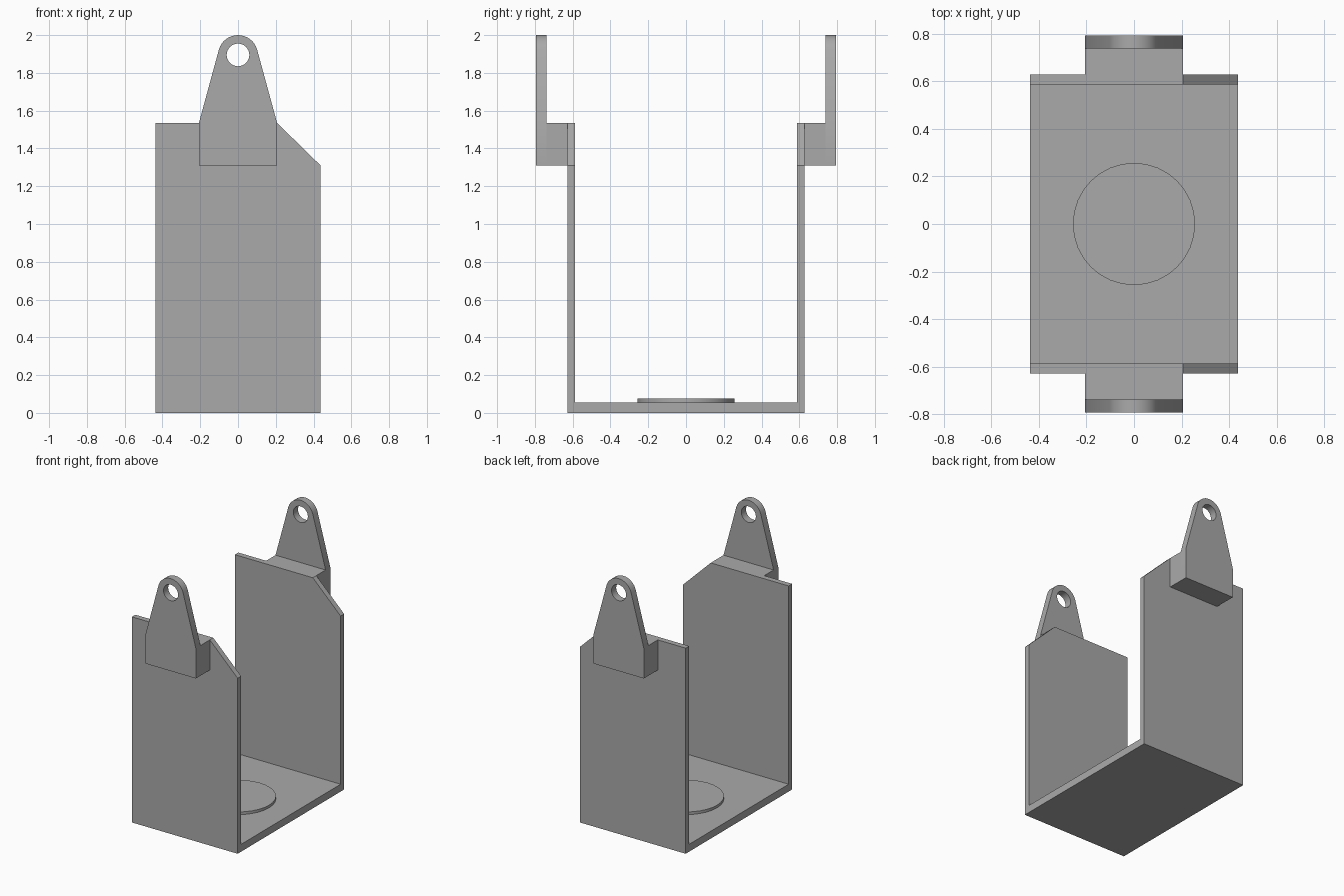
import bpy
import bmesh
from math import sin, cos, pi, atan2, acos, hypot, radians
from mathutils import Vector

if "Cube" in bpy.data.objects:
    bpy.data.objects.remove(bpy.data.objects["Cube"], do_unlink=True)

# Main dimensions
HALF_W = 0.437                      # half width in x
WALL_IN, WALL_OUT = 0.587, 0.628    # wall faces in y
LUG_IN, LUG_OUT = 0.738, 0.793      # lug plate faces in y
FLOOR, SHOULDER, TOP = 0.055, 1.31, 1.535
LUG_W = 0.207
EYE_Z, EYE_R, HOLE_R = 1.895, 0.105, 0.06

grey = bpy.data.materials.new("plain grey")
grey.use_nodes = True
colour = (0.4, 0.4, 0.4, 1)
grey.diffuse_color = colour
grey.node_tree.nodes["Principled BSDF"].inputs["Base Color"].default_value = colour


def arc(cx, cy, r, start, end, steps, closed=False):
    """Points on an arc; a closed arc leaves out the repeated last point."""
    count = steps if closed else steps + 1
    return [(cx + r * cos(start + (end - start) * i / steps),
             cy + r * sin(start + (end - start) * i / steps)) for i in range(count)]


def prism(name, loops, lo, hi, axis="y"):
    """Extrude an outline (later loops are holes) from lo to hi along y or z."""
    bm = bmesh.new()
    for loop in loops:
        verts = [bm.verts.new((u, lo, v) if axis == "y" else (u, v, lo)) for u, v in loop]
        for a, b in zip(verts, verts[1:] + verts[:1]):
            bm.edges.new((a, b))
    if len(loops) == 1:
        bm.verts.ensure_lookup_table()
        bm.faces.new(bm.verts[:])
    else:
        bmesh.ops.triangle_fill(bm, edges=bm.edges[:], use_beauty=True)
    result = bmesh.ops.extrude_face_region(bm, geom=bm.faces[:], use_keep_orig=True)
    moved = [g for g in result["geom"] if isinstance(g, bmesh.types.BMVert)]
    offset = Vector((0, hi - lo, 0)) if axis == "y" else Vector((0, 0, hi - lo))
    bmesh.ops.translate(bm, verts=moved, vec=offset)
    bmesh.ops.recalc_face_normals(bm, faces=bm.faces[:])
    mesh = bpy.data.meshes.new(name)
    bm.to_mesh(mesh)
    bm.free()
    mesh.materials.append(grey)
    obj = bpy.data.objects.new(name, mesh)
    bpy.context.collection.objects.link(obj)
    return obj


def box(x, z0, z1):
    return [(-x, z0), (x, z0), (x, z1), (-x, z1)]


# Floor and the round pad on it
parts = [
    prism("floor", [box(HALF_W, 0, FLOOR)], -WALL_IN, WALL_IN),
    prism("round_pad", [arc(0, 0, 0.257, 0, 2 * pi, 32, True)], FLOOR, 0.075, "z"),
]

# Wall outline with one sloped corner
wall = [(-HALF_W, 0), (HALF_W, 0), (HALF_W, SHOULDER), (LUG_W, TOP), (-HALF_W, TOP)]

# Lug outline: straight flanks running tangent into a round eye
drop = EYE_Z - TOP
tangent = acos(EYE_R / hypot(LUG_W, drop)) - atan2(drop, LUG_W)
lug = [(-LUG_W, TOP), (-LUG_W, SHOULDER), (LUG_W, SHOULDER), (LUG_W, TOP)]
lug += arc(0, EYE_Z, EYE_R, tangent, pi - tangent, 16)
hole = arc(0, EYE_Z, HOLE_R, 0, 2 * pi, 32, True)

# Both ends carry a wall, a spacer block and a lug
for side, s in (("front", -1), ("back", 1)):
    parts.append(prism(side + "_wall", [wall], s * WALL_IN, s * WALL_OUT))
    parts.append(prism(side + "_spacer", [box(LUG_W, SHOULDER, TOP)], s * WALL_OUT, s * LUG_IN))
    parts.append(prism(side + "_lug", [lug, hole], s * LUG_IN, s * LUG_OUT))

# Smooth the rounded faces, keep the corners sharp
bpy.ops.object.select_all(action="DESELECT")
for obj in parts:
    obj.select_set(True)
bpy.context.view_layer.objects.active = parts[0]
bpy.ops.object.shade_smooth_by_angle(angle=radians(30))
